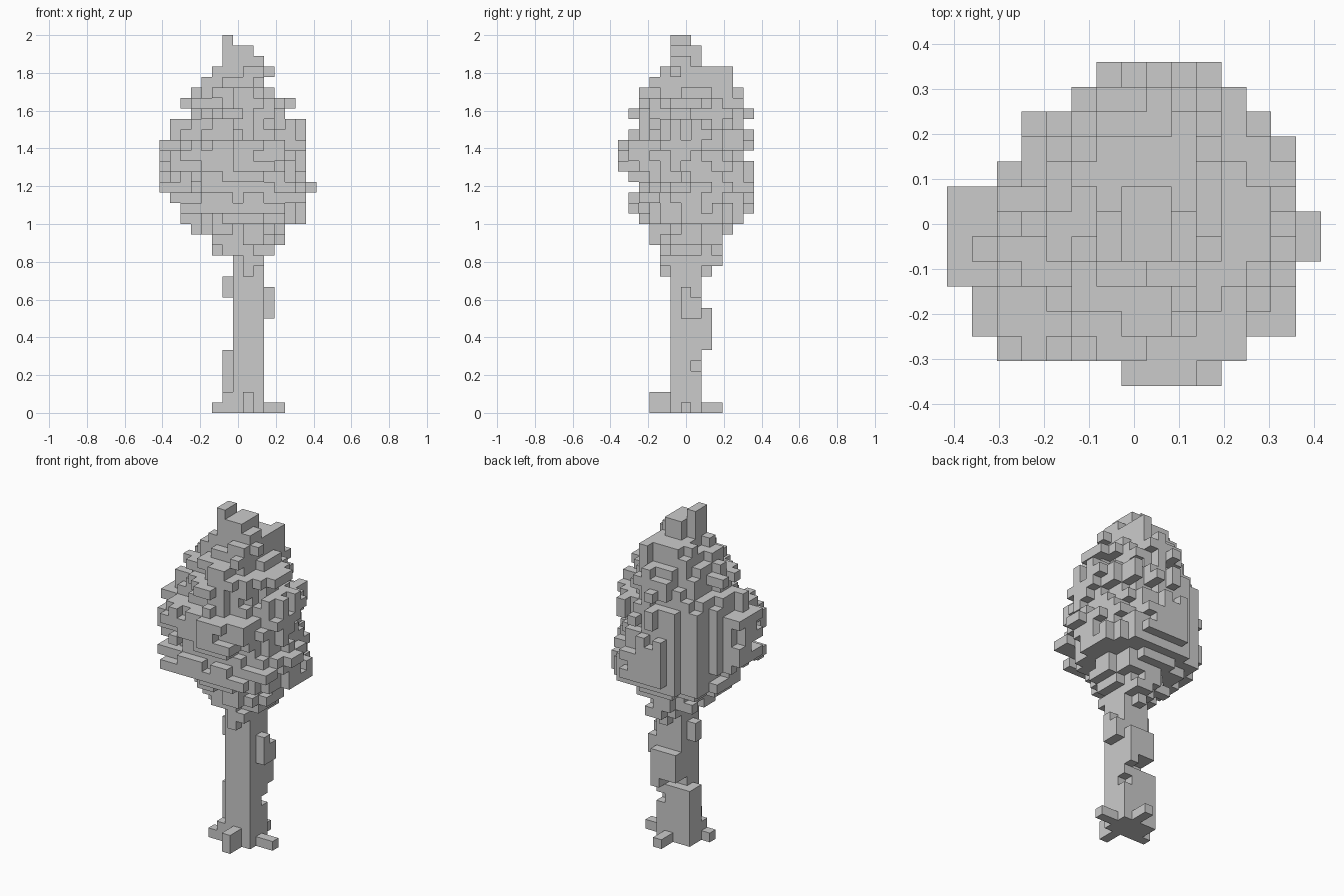
import bpy
import bmesh
import random
from mathutils import Vector

random.seed(7)
UNIT = 2 / 36  # edge length of one block

cube = bpy.data.objects.get("Cube")
if cube:
    bpy.data.objects.remove(cube, do_unlink=True)

# One plain grey for the whole tree
grey = bpy.data.materials.new("plain_grey")
grey.use_nodes = True
GREY = (0.6, 0.6, 0.6, 1)
grey.diffuse_color = GREY
grey.node_tree.nodes["Principled BSDF"].inputs["Base Color"].default_value = GREY

DIRECTIONS = [Vector(d) for d in
              ((1, 0, 0), (-1, 0, 0), (0, 1, 0), (0, -1, 0), (0, 0, 1), (0, 0, -1))]


def box(xs, ys, zs):
    """Set of block cells filling three inclusive ranges."""
    def span(r):
        return range(r[0], r[1] + 1)
    return {(i, j, k) for i in span(xs) for j in span(ys) for k in span(zs)}


def neighbours(cell):
    return [tuple(int(c) for c in Vector(cell) + d) for d in DIRECTIONS]


def build_blocks(name, cells, solid):
    """Mesh only the block faces that are open to the air."""
    bm = bmesh.new()
    for cell in sorted(cells):
        centre = Vector(cell) + Vector((0, 0, 0.5))
        for d, beside in zip(DIRECTIONS, neighbours(cell)):
            if beside in solid:
                continue
            u = Vector((d.y, d.z, d.x)) / 2
            v = d.cross(u)
            corners = [centre + d / 2 + a * u + b * v
                       for a, b in ((-1, -1), (1, -1), (1, 1), (-1, 1))]
            bm.faces.new([bm.verts.new(p * UNIT) for p in corners])
    bmesh.ops.remove_doubles(bm, verts=bm.verts, dist=UNIT / 100)
    mesh = bpy.data.meshes.new(name)
    bm.to_mesh(mesh)
    bm.free()
    mesh.materials.append(grey)
    bpy.context.collection.objects.link(bpy.data.objects.new(name, mesh))


# Crown layers from the tip down: x range and y range in blocks
LAYERS = [
    (-1, -1, -1, 0), (-1, 1, -1, 1), (-1, 2, -1, 1), (-2, 3, -2, 4),
    (-3, 2, -3, 4), (-4, 3, -4, 5), (-5, 5, -4, 5), (-4, 4, -5, 6),
    (-6, 6, -4, 5), (-6, 6, -5, 6), (-7, 6, -6, 6), (-7, 6, -6, 5),
    (-7, 6, -6, 6), (-7, 6, -5, 6), (-7, 7, -4, 6), (-6, 6, -5, 6),
    (-5, 6, -5, 6), (-5, 6, -4, 5), (-4, 4, -3, 4), (-2, 4, -3, 3),
    (-2, 3, -2, 3), (0, 2, -2, 3), (1, 1, -2, 2),
]
# Plan outline of the crown: x range for each row, front to back
PLAN = [(0, 3), (-5, 4), (-6, 6), (-6, 6), (-7, 6), (-7, 7), (-7, 7),
        (-7, 6), (-5, 6), (-4, 6), (-4, 5), (-2, 4), (-1, 3)]


def clamp(value, low, high):
    return max(low, min(high, value))


# Crown: ragged oval layers, fuller low down, with twigs reaching the full width
crown = set()
for n, (x0, x1, y0, y1) in enumerate(LAYERS):
    k = 35 - n
    cx, cy = (x0 + x1) / 2, (y0 + y1) / 2
    rx, ry = (x1 - x0 + 1) / 2, (y1 - y0 + 1) / 2
    fullness = 0.62 if n < 10 else 0.78
    twig_x = clamp(random.choice((0, 1, 2)), x0, x1)
    twig_y = clamp(random.choice((-1, 0)), y0, y1)
    for i, j, _ in sorted(box((x0, x1), (y0, y1), (k, k))):
        low, high = PLAN[j + 6]
        if not low <= i <= high:
            continue
        reach = fullness + random.uniform(-0.1, 0.35)
        inside = ((i - cx) / rx) ** 2 + ((j - cy) / ry) ** 2 <= reach
        if inside or i == twig_x or j == twig_y:
            crown.add((i, j, k))

# Longest twigs: each plan row reaches its full width in its lowest wide layer
for row, (low, high) in enumerate(PLAN):
    j = row - 6
    wide = [35 - n for n, (x0, x1, y0, y1) in enumerate(LAYERS)
            if x0 <= low and high <= x1 and y0 <= j <= y1]
    crown |= box((low, high), (j, j), (wide[-1], wide[-1]))

# Drop stray blocks and fill single pits
crown = {c for c in crown if any(b in crown for b in neighbours(c))}
crown |= {b for c in crown for b in neighbours(c)
          if sum(a in crown for a in neighbours(b)) >= 5}

# Trunk: square post with notches at the back and bark lumps
trunk = box((0, 2), (-1, 1), (0, 16))
trunk -= box((0, 1), (1, 1), (6, 6)) | box((2, 2), (1, 1), (4, 4))
bark = (box((-1, -1), (0, 1), (1, 5)) | box((-1, -1), (0, 0), (11, 12))
        | box((3, 3), (0, 0), (9, 11)) | box((3, 3), (1, 1), (9, 10))
        | box((0, 2), (2, 2), (7, 9)) | box((2, 2), (2, 2), (6, 6)))

# Roots: short arms spreading from the foot
roots = (box((1, 1), (-3, -2), (0, 1)) | box((1, 1), (2, 3), (0, 0))
         | box((-2, -1), (-1, -1), (0, 0)) | box((3, 4), (0, 0), (0, 0))
         | box((-1, -1), (-1, -1), (1, 1)) | box((-1, -1), (0, 1), (0, 0)))

tree = crown | trunk | bark | roots
build_blocks("crown", crown - trunk, tree)
build_blocks("trunk", trunk, tree)
build_blocks("bark_lumps", bark, tree)
build_blocks("roots", roots, tree)
